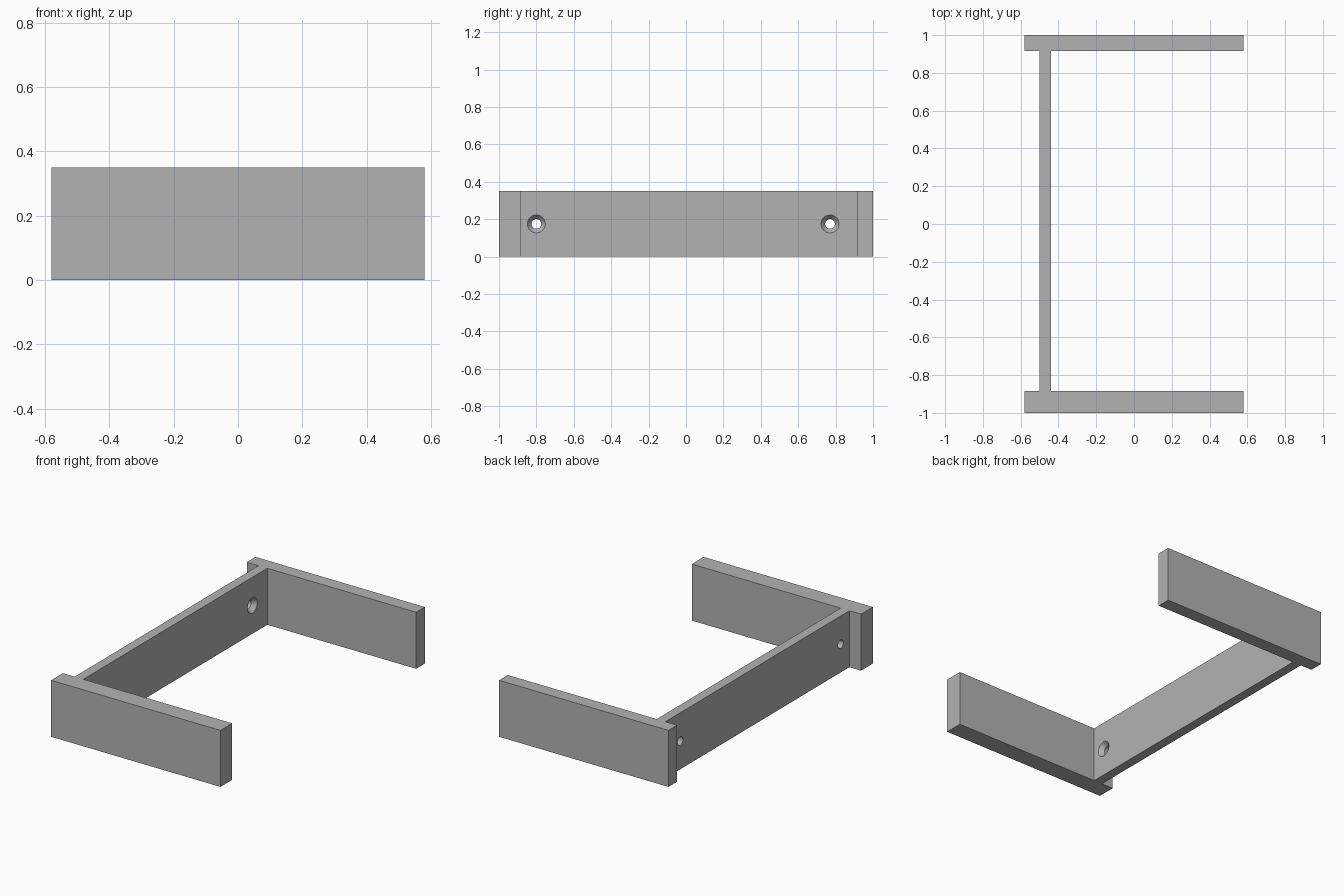
import bpy, bmesh
from math import radians

cube = bpy.data.objects.get("Cube")
if cube:
    bpy.data.objects.remove(cube, do_unlink=True)

HEIGHT = 0.35
HALF_ARM = 0.58
WEB_OUT, WEB_IN = -0.5, -0.44
FRONT_IN, BACK_IN = -0.885, 0.915

grey = bpy.data.materials.new("plain grey")
grey.use_nodes = True
colour = (0.45, 0.45, 0.45, 1)
grey.diffuse_color = colour
grey.node_tree.nodes["Principled BSDF"].inputs["Base Color"].default_value = colour


def add_object(name, bm):
    bmesh.ops.recalc_face_normals(bm, faces=bm.faces)
    mesh = bpy.data.meshes.new(name)
    bm.to_mesh(mesh)
    bm.free()
    mesh.materials.append(grey)
    obj = bpy.data.objects.new(name, mesh)
    bpy.context.collection.objects.link(obj)
    return obj


# Bracket: two arms joined by a thin web, one extruded outline
outline = [(-HALF_ARM, -1), (HALF_ARM, -1), (HALF_ARM, FRONT_IN), (WEB_IN, FRONT_IN),
           (WEB_IN, BACK_IN), (HALF_ARM, BACK_IN), (HALF_ARM, 1), (-HALF_ARM, 1),
           (-HALF_ARM, BACK_IN), (WEB_OUT, BACK_IN), (WEB_OUT, FRONT_IN), (-HALF_ARM, FRONT_IN)]
bm = bmesh.new()
base = bm.faces.new([bm.verts.new((x, y, 0)) for x, y in outline])
extruded = bmesh.ops.extrude_face_region(bm, geom=[base])["geom"]
bmesh.ops.translate(bm, vec=(0, 0, HEIGHT),
                    verts=[v for v in extruded if isinstance(v, bmesh.types.BMVert)])
bracket = add_object("bracket", bm)


# Countersunk screw holes: (x, radius) profile spun around the x axis
def screw_hole_cutter(name, y):
    profile = [(-0.53, 0), (-0.53, 0.026), (-0.467, 0.026),
               (WEB_IN, 0.048), (-0.41, 0.048), (-0.41, 0)]
    bm = bmesh.new()
    verts = [bm.verts.new((x, y, HEIGHT / 2 + r)) for x, r in profile]
    edges = [bm.edges.new(pair) for pair in zip(verts, verts[1:])]
    bmesh.ops.spin(bm, geom=verts + edges, cent=(0, y, HEIGHT / 2), axis=(1, 0, 0),
                   angle=radians(360), steps=32)
    bmesh.ops.remove_doubles(bm, verts=bm.verts, dist=0.0005)
    cutter = add_object(name, bm)
    cutter.hide_render = True
    return cutter


cutters = [screw_hole_cutter("front_hole_cutter", -0.8),
           screw_hole_cutter("back_hole_cutter", 0.77)]
for cutter in cutters:
    cut = bracket.modifiers.new(cutter.name, "BOOLEAN")
    cut.operation = "DIFFERENCE"
    cut.solver = "EXACT"
    cut.object = cutter

# Apply the cuts and discard the cutters
bpy.ops.object.select_all(action="DESELECT")
bracket.select_set(True)
bpy.context.view_layer.objects.active = bracket
for cutter in cutters:
    bpy.ops.object.modifier_apply(modifier=cutter.name)
    bpy.data.objects.remove(cutter, do_unlink=True)
bpy.ops.object.shade_smooth_by_angle(angle=radians(30))
